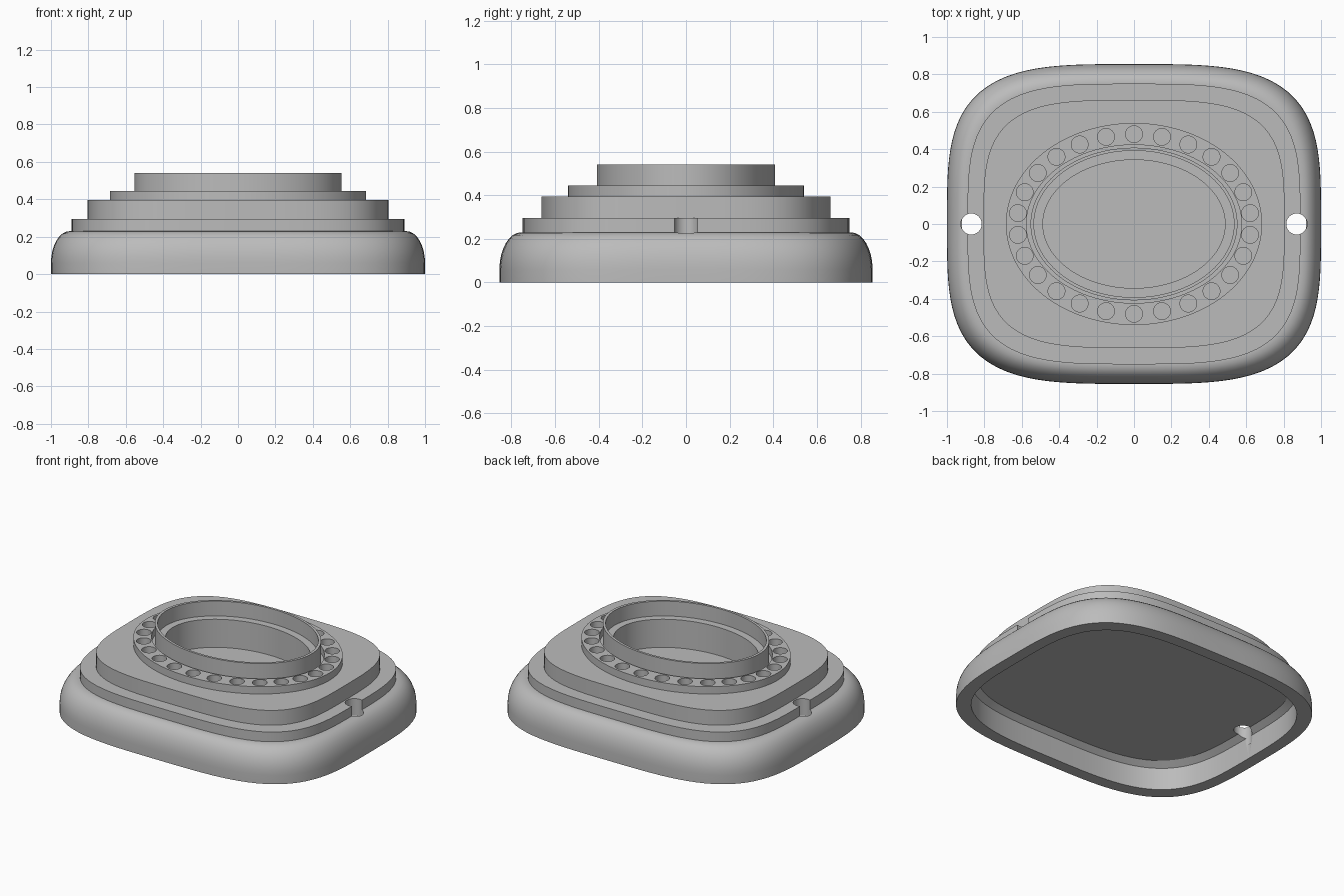
import bpy, bmesh
from math import cos, sin, pi, radians
from mathutils import Matrix

cube = bpy.data.objects.get("Cube")
if cube:
    bpy.data.objects.remove(cube, do_unlink=True)

SEGMENTS = 128
BOX = 3.6      # roundness of the squarish outlines
OVAL = 2       # true ellipse

grey = bpy.data.materials.new("plain grey")
grey.use_nodes = True
colour = (0.5, 0.5, 0.5, 1)
grey.diffuse_color = colour
grey.node_tree.nodes["Principled BSDF"].inputs["Base Color"].default_value = colour


def make_object(name, bm):
    bmesh.ops.recalc_face_normals(bm, faces=bm.faces)
    mesh = bpy.data.meshes.new(name)
    bm.to_mesh(mesh)
    bm.free()
    mesh.materials.append(grey)
    obj = bpy.data.objects.new(name, mesh)
    bpy.context.collection.objects.link(obj)
    return obj


def outline(bm, rx, ry, z, power):
    ring = []
    for i in range(SEGMENTS):
        t = 2 * pi * i / SEGMENTS
        r = (abs(cos(t)) ** power + abs(sin(t)) ** power) ** (-1 / power)
        ring.append(bm.verts.new((rx * r * cos(t), ry * r * sin(t), z)))
    return ring


def loft(name, sections):
    bm = bmesh.new()
    rings = [outline(bm, *s) for s in sections]
    for low, high in zip(rings, rings[1:]):
        for i in range(SEGMENTS):
            j = (i + 1) % SEGMENTS
            bm.faces.new((low[i], low[j], high[j], high[i]))
    bm.faces.new(rings[0])
    bm.faces.new(rings[-1])
    return make_object(name, bm)


# Underside recess, rim and rounded shell
sections = [(0.88, 0.74, 0.18, BOX), (0.92, 0.775, 0.15, BOX),
            (0.92, 0.775, 0, BOX), (1, 0.855, 0, BOX), (1, 0.855, 0.06, BOX)]
for i in range(1, 9):
    a = pi / 2 * i / 8
    inset = 0.1 * (1 - cos(a))
    sections.append((1 - inset, 0.855 - inset, 0.06 + 0.17 * sin(a), BOX))
# Stepped tiers, oval plate, groove, collar and stepped pocket
sections += [
    (0.89, 0.75, 0.23, BOX), (0.89, 0.75, 0.295, BOX),
    (0.805, 0.663, 0.295, BOX), (0.805, 0.663, 0.395, BOX),
    (0.685, 0.54, 0.395, OVAL), (0.685, 0.54, 0.445, OVAL),
    (0.575, 0.423, 0.445, OVAL), (0.575, 0.423, 0.395, OVAL),
    (0.553, 0.408, 0.395, OVAL), (0.553, 0.408, 0.54, OVAL),
    (0.535, 0.392, 0.54, OVAL), (0.535, 0.392, 0.44, OVAL),
    (0.487, 0.343, 0.44, OVAL), (0.487, 0.343, 0.25, OVAL)]
body = loft("stepped_housing", sections)

# Cutters: ring of round sockets and the two side holes
bm = bmesh.new()


def drill(x, y, radius, low, high):
    bmesh.ops.create_cone(bm, cap_ends=True, segments=32, radius1=radius,
                          radius2=radius, depth=high - low,
                          matrix=Matrix.Translation((x, y, (low + high) / 2)))


for i in range(26):
    t = 2 * pi * i / 26
    drill(0.625 * sin(t), 0.48 * cos(t), 0.045, 0.4, 0.5)
for side in (-1, 1):
    drill(0.87 * side, 0, 0.056, 0.1, 0.5)
cutter = make_object("hole_cutter", bm)
cutter.hide_render = True

cut = body.modifiers.new("holes", 'BOOLEAN')
cut.operation = 'DIFFERENCE'
cut.solver = 'EXACT'
cut.object = cutter
bpy.ops.object.select_all(action='DESELECT')
bpy.context.view_layer.objects.active = body
body.select_set(True)
bpy.ops.object.modifier_apply(modifier=cut.name)
bpy.data.objects.remove(cutter, do_unlink=True)
bpy.ops.object.shade_smooth_by_angle(angle=radians(30))
